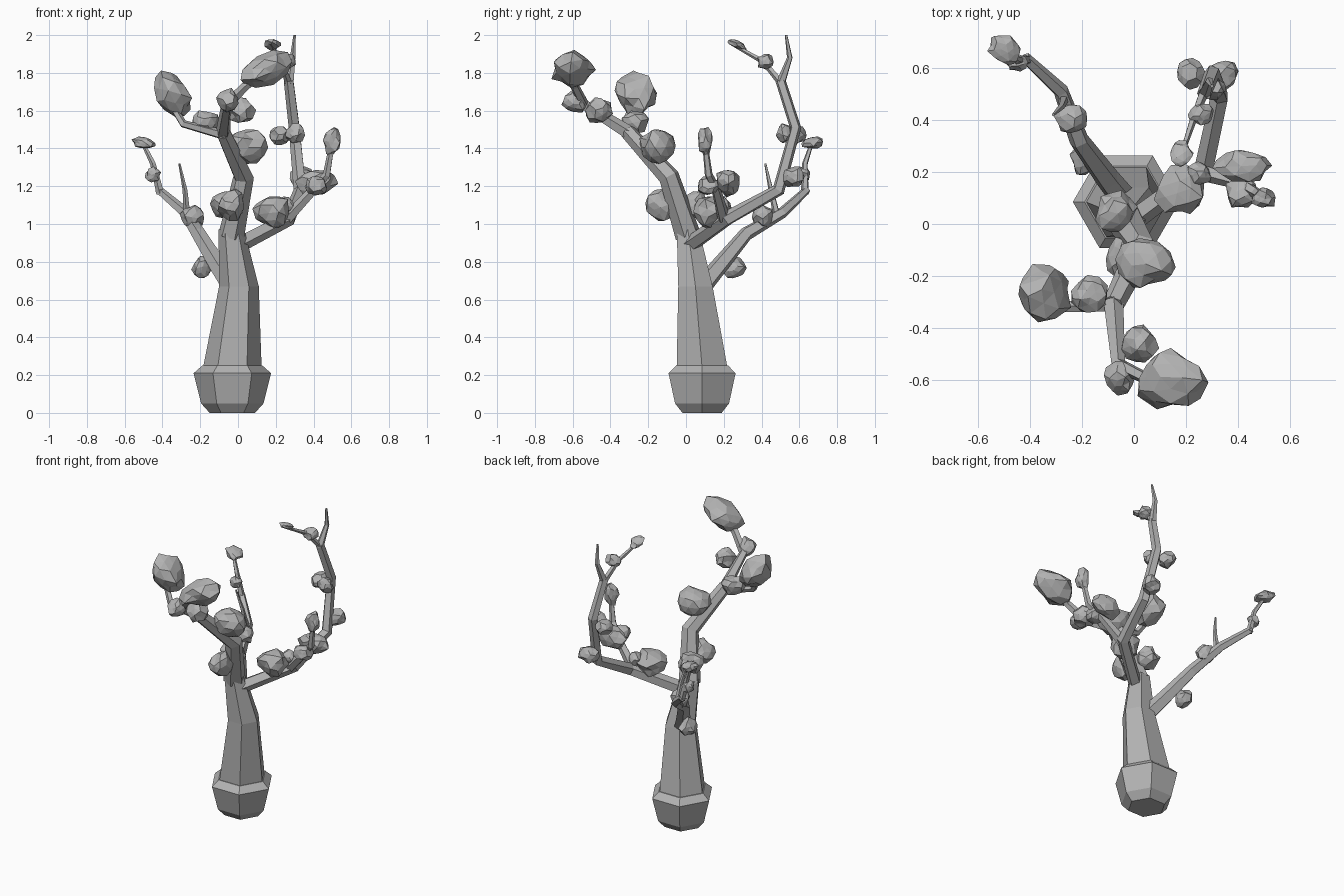
import bpy
import bmesh
import random
from math import cos, sin, pi
from mathutils import Vector, Matrix, Euler

random.seed(7)

cube = bpy.data.objects.get("Cube")
if cube:
    bpy.data.objects.remove(cube, do_unlink=True)

# One plain grey for the whole tree
grey = bpy.data.materials.new("plain grey")
grey.use_nodes = True
tone = (0.45, 0.45, 0.45, 1)
grey.diffuse_color = tone
grey.node_tree.nodes["Principled BSDF"].inputs["Base Color"].default_value = tone


def finish(name, bm):
    """Turn a bmesh into a flat shaded object."""
    bmesh.ops.recalc_face_normals(bm, faces=bm.faces)
    mesh = bpy.data.meshes.new(name)
    bm.to_mesh(mesh)
    bm.free()
    mesh.materials.append(grey)
    obj = bpy.data.objects.new(name, mesh)
    bpy.context.scene.collection.objects.link(obj)
    return obj


def skin(name, rings):
    """Join rings of points into a closed, faceted skin."""
    bm = bmesh.new()
    loops = [[bm.verts.new(p) for p in ring] for ring in rings]
    count = len(loops[0])
    for low, high in zip(loops, loops[1:]):
        for i in range(count):
            j = (i + 1) % count
            bm.faces.new((low[i], low[j], high[j], high[i]))
    bm.faces.new(loops[0][::-1])
    bm.faces.new(loops[-1])
    return finish(name, bm)


def level_ring(x, y, z, radius, sides=6):
    """A horizontal ring."""
    return [Vector((x + radius * cos(2 * pi * i / sides),
                    y + radius * sin(2 * pi * i / sides), z)) for i in range(sides)]


def branch(name, points, thick, thin, sides=5):
    """A tapering limb that bends along a few points."""
    path = [Vector(p) for p in points]
    lengths = [0]
    for a, b in zip(path, path[1:]):
        lengths.append(lengths[-1] + (b - a).length)
    rings = []
    side = None
    for k, p in enumerate(path):
        before = (p - path[k - 1]).normalized() if k else Vector()
        after = (path[k + 1] - p).normalized() if k + 1 < len(path) else Vector()
        along = (before + after).normalized()
        if side is None:
            side = along.orthogonal()
        side = (side - along * side.dot(along)).normalized()
        other = along.cross(side)
        r = thick + (thin - thick) * lengths[k] / lengths[-1]
        rings.append([p + r * (side * cos(2 * pi * i / sides) + other * sin(2 * pi * i / sides))
                      for i in range(sides)])
    return skin(name, rings)


def clump(name, place, size, tilt=(0, 0, 0)):
    """A craggy lump of foliage with the given half sizes."""
    bm = bmesh.new()
    bmesh.ops.create_icosphere(bm, subdivisions=2, radius=1)
    spin = Euler([random.uniform(0, pi) for _ in range(3)]).to_matrix()
    shape = Euler(tilt).to_matrix() @ Matrix.Diagonal(size)
    for v in bm.verts:
        v.co = Vector(place) + shape @ (spin @ v.co * random.uniform(0.8, 1.14))
    return finish(name, bm)


def clumps(name, spots):
    """Roundish clumps given as x, y, z and radius."""
    for i, (x, y, z, r) in enumerate(spots):
        size = [r * random.uniform(0.85, 1.15) for _ in range(3)]
        clump(f"{name}_{i + 1}", (x, y, z), size)


# Root ball and trunk
cx, cy = -0.03, 0.085
skin("root_ball", [level_ring(cx, cy, z, r) for z, r in
                   ((0, 0.12), (0.05, 0.165), (0.21, 0.205), (0.25, 0.16))])
skin("trunk", [level_ring(cx, cy, 0.24, 0.155), level_ring(0.005, 0.05, 0.67, 0.105),
               level_ring(-0.035, 0.01, 0.97, 0.068)])

# Front limb with its left-hand fork
branch("front_limb_lower", [(-0.035, 0.01, 0.94), (0.03, -0.09, 1.25), (-0.08, -0.31, 1.49)],
       0.07, 0.042, 6)
branch("front_limb_upper", [(-0.08, -0.3, 1.48), (-0.06, -0.54, 1.63), (0.04, -0.59, 1.73),
                            (0.13, -0.6, 1.8)], 0.04, 0.02)
branch("front_fork", [(-0.07, -0.31, 1.47), (-0.29, -0.32, 1.53), (-0.37, -0.27, 1.66)],
       0.028, 0.018)
clump("front_crown", (0.14, -0.6, 1.82), (0.15, 0.115, 0.085), (0.15, -0.4, -0.1))
clump("fork_crown", (-0.345, -0.26, 1.69), (0.09, 0.11, 0.13), (0, -0.6, 0))
clumps("front_clump", [
    (-0.05, -0.59, 1.65, 0.06), (0.02, -0.46, 1.6, 0.075), (-0.17, -0.27, 1.54, 0.06),
    (0.04, -0.15, 1.41, 0.105), (-0.03, -0.13, 1.1, 0.075), (-0.07, 0.04, 1.1, 0.09)])

# Tall limb on the left rear
branch("tall_limb", [(0, 0.02, 0.89), (0.27, 0.22, 1.03), (0.33, 0.49, 1.18),
                     (0.3, 0.58, 1.51), (0.27, 0.5, 1.76)], 0.045, 0.028)
branch("tall_spike", [(0.27, 0.5, 1.74), (0.29, 0.55, 1.88), (0.3, 0.53, 2)], 0.026, 0.007)
branch("tall_twig", [(0.27, 0.51, 1.74), (0.23, 0.41, 1.86), (0.17, 0.23, 1.96)], 0.02, 0.008)
clumps("tall_clump", [
    (0.18, 0.13, 1.07, 0.095), (0.22, 0.58, 1.47, 0.06), (0.3, 0.52, 1.48, 0.05),
    (0.34, 0.57, 1.25, 0.065), (0.26, 0.42, 1.86, 0.048)])
clump("twig_tip", (0.18, 0.27, 1.95), (0.045, 0.055, 0.02), (-0.4, 0, 0))

# Side limb reaching to the left
branch("side_limb", [(0.26, 0.2, 1.03), (0.4, 0.16, 1.18), (0.47, 0.12, 1.26),
                     (0.5, 0.1, 1.43)], 0.034, 0.015)
clump("side_crown", (0.42, 0.22, 1.22), (0.11, 0.065, 0.075), (0, -0.2, 0))
clump("side_tip", (0.5, 0.1, 1.44), (0.05, 0.04, 0.075))
clumps("side_clump", [(0.41, 0.12, 1.2, 0.055), (0.25, 0.19, 1.1, 0.045)])

# Long limb on the right rear
branch("long_limb", [(-0.02, 0.07, 0.65), (-0.1, 0.17, 0.77), (-0.21, 0.32, 0.95),
                     (-0.28, 0.51, 1.06), (-0.42, 0.64, 1.18)], 0.055, 0.022)
branch("long_twig", [(-0.41, 0.63, 1.16), (-0.45, 0.63, 1.32), (-0.51, 0.67, 1.44)], 0.022, 0.01)
branch("long_spike", [(-0.27, 0.48, 1.05), (-0.28, 0.45, 1.18), (-0.31, 0.42, 1.32)], 0.02, 0.006)
clump("long_tip", (-0.5, 0.67, 1.43), (0.065, 0.055, 0.035), (0, 0.2, -0.6))
clumps("long_clump", [
    (-0.19, 0.25, 0.77, 0.06), (-0.24, 0.41, 1.04, 0.058), (-0.45, 0.62, 1.26, 0.04)])
